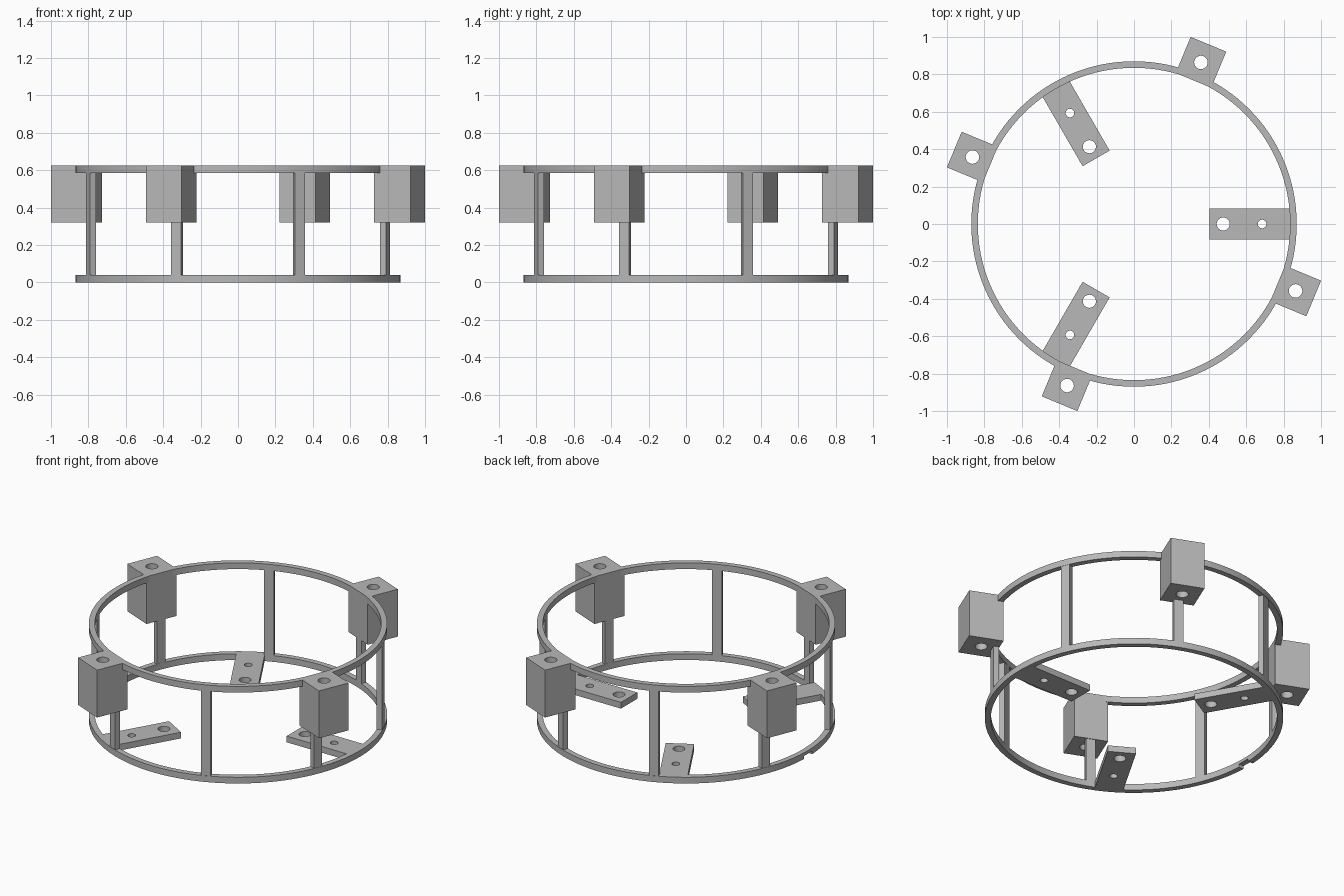
import bpy, bmesh, math
from mathutils import Matrix, Vector

cube = bpy.data.objects.get("Cube")
if cube:
    bpy.data.objects.remove(cube, do_unlink=True)

grey = bpy.data.materials.new("plain grey")
grey.use_nodes = True
colour = (0.48, 0.48, 0.48, 1)
grey.diffuse_color = colour
grey.node_tree.nodes["Principled BSDF"].inputs["Base Color"].default_value = colour

R_OUT, R_IN = 0.87, 0.835      # ring radii
HEIGHT, THICK = 0.625, 0.04    # overall height, ring thickness


def add_object(name, bm):
    bmesh.ops.recalc_face_normals(bm, faces=bm.faces)
    mesh = bpy.data.meshes.new(name)
    bm.to_mesh(mesh)
    bm.free()
    mesh.materials.append(grey)
    obj = bpy.data.objects.new(name, mesh)
    bpy.context.collection.objects.link(obj)
    return obj


def radial_box(name, r0, r1, width, z0, z1):
    """Box reaching from r0 to r1 along +x."""
    bm = bmesh.new()
    bmesh.ops.create_cube(bm, size=1)
    bmesh.ops.scale(bm, vec=(r1 - r0, width, z1 - z0), verts=bm.verts)
    bmesh.ops.translate(bm, vec=((r0 + r1) / 2, 0, (z0 + z1) / 2), verts=bm.verts)
    return add_object(name, bm)


def hole_cutter(r, radius):
    bm = bmesh.new()
    bmesh.ops.create_cone(bm, cap_ends=True, segments=40, radius1=radius,
                          radius2=radius, depth=3,
                          matrix=Matrix.Translation((r, 0, 0)))
    return add_object("cutter", bm)


def cut(obj, cutter):
    """Subtract the cutter, keep the result and drop the cutter."""
    cutter.hide_render = True
    mod = obj.modifiers.new("cut", "BOOLEAN")
    mod.operation = "DIFFERENCE"
    mod.solver = "EXACT"
    mod.object = cutter
    deps = bpy.context.evaluated_depsgraph_get()
    mesh = bpy.data.meshes.new_from_object(obj.evaluated_get(deps))
    obj.modifiers.clear()
    obj.data = mesh
    bpy.data.objects.remove(cutter, do_unlink=True)


def ring(name, z0):
    bm = bmesh.new()
    corners = [(R_IN, z0), (R_OUT, z0), (R_OUT, z0 + THICK), (R_IN, z0 + THICK)]
    verts = [bm.verts.new((r, 0, z)) for r, z in corners]
    edges = [bm.edges.new((verts[i], verts[i - 1])) for i in range(4)]
    bmesh.ops.spin(bm, geom=verts + edges, cent=(0, 0, 0), axis=(0, 0, 1),
                   angle=math.tau, steps=128, use_merge=True)
    bmesh.ops.remove_doubles(bm, verts=bm.verts, dist=0.0001)
    return add_object(name, bm)


def around(obj, angles):
    """Turn the part to the first angle and place linked copies at the rest."""
    base = obj.name
    for i, angle in enumerate(angles):
        part = obj if i == 0 else obj.copy()
        if i:
            bpy.context.collection.objects.link(part)
        part.name = f"{base}_{i + 1}"
        part.rotation_euler.z = math.radians(angle)
    return obj


# Rings, the lower one with a small slot in its underside
top_ring = ring("top_ring", HEIGHT - THICK)
bottom_ring = ring("bottom_ring", 0)
cut(bottom_ring, radial_box("cutter", -0.95, -0.75, 0.085, -0.05, 0.02))

# Upright posts
post = radial_box("post", R_IN, 0.868, 0.058, THICK, HEIGHT - THICK)
around(post, [22.5 + 45 * i for i in range(8)])

# Outer mounting blocks with a vertical bore
block = radial_box("mounting_block", 0.831, 1.04, 0.206, 0.32, HEIGHT)
cut(block, hole_cutter(0.935, 0.036))
around(block, [67.5 + 90 * i for i in range(4)])

# Inner tabs with a large and a small hole
tab = radial_box("inner_tab", 0.405, 0.836, 0.167, 0, THICK)
cut(tab, hole_cutter(0.477, 0.035))
cut(tab, hole_cutter(0.685, 0.023))
around(tab, [0, 120, 240])

# Smooth the round walls, keep the edges sharp
bpy.ops.object.select_all(action="DESELECT")
for obj in (top_ring, bottom_ring, block, tab):
    obj.select_set(True)
bpy.context.view_layer.objects.active = top_ring
bpy.ops.object.shade_smooth_by_angle(angle=math.radians(30))
